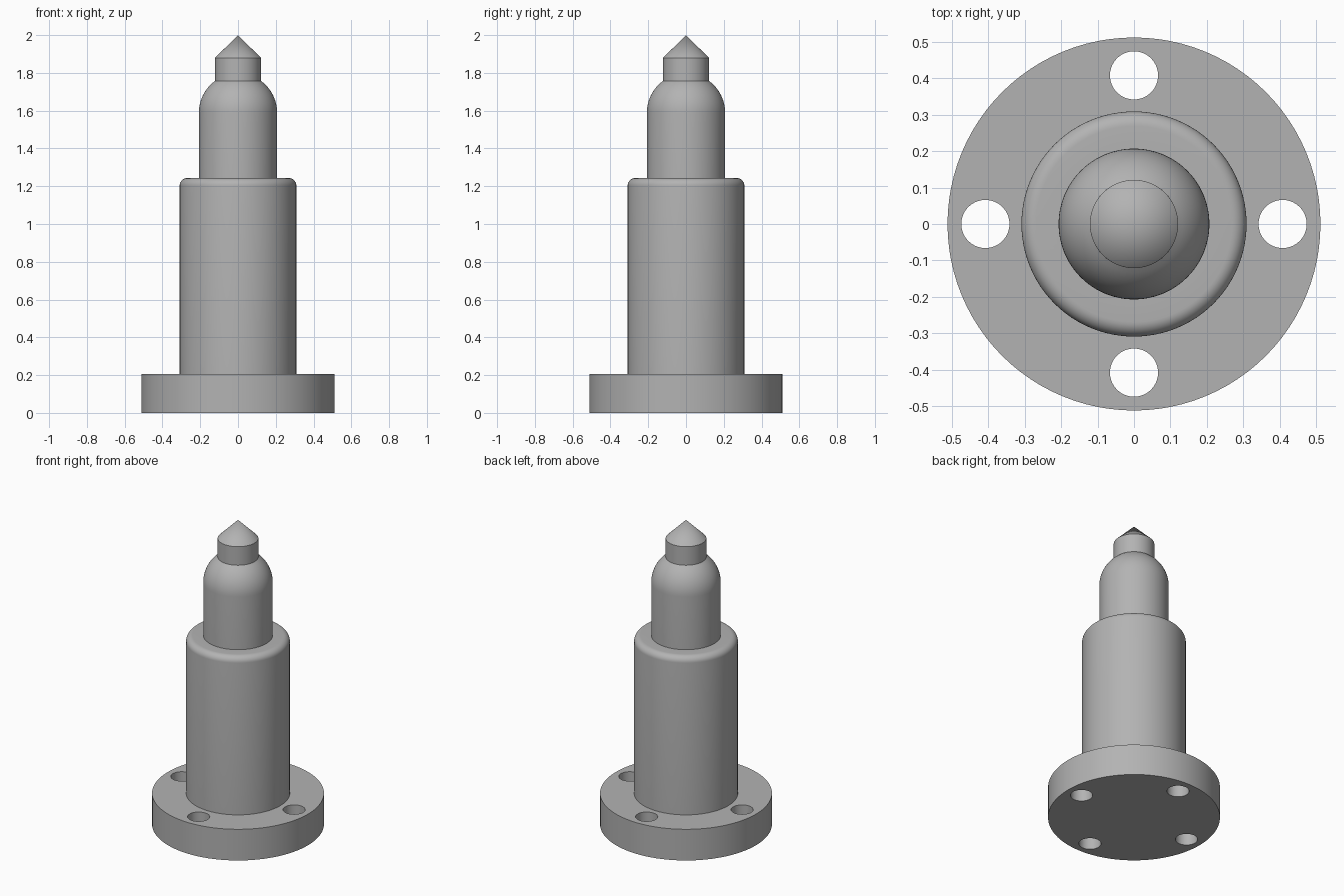
import bpy, bmesh
from math import sin, cos, pi, radians

if "Cube" in bpy.data.objects:
    bpy.data.objects.remove(bpy.data.objects["Cube"], do_unlink=True)

SEGMENTS = 96
grey = bpy.data.materials.new("plain_grey")
grey.use_nodes = True
grey.diffuse_color = (0.45, 0.45, 0.45, 1)
grey.node_tree.nodes["Principled BSDF"].inputs["Base Color"].default_value = grey.diffuse_color


def lathe(name, profile):
    """Spin a closed (radius, z) outline that starts and ends on the axis."""
    bm = bmesh.new()
    verts = [bm.verts.new((r, 0, z)) for r, z in profile]
    edges = [bm.edges.new(pair) for pair in zip(verts, verts[1:])]
    bmesh.ops.spin(bm, geom=verts + edges, cent=(0, 0, 0), axis=(0, 0, 1),
                   angle=2 * pi, steps=SEGMENTS, use_merge=True)
    bmesh.ops.remove_doubles(bm, verts=bm.verts, dist=1e-5)
    bmesh.ops.recalc_face_normals(bm, faces=bm.faces)
    mesh = bpy.data.meshes.new(name)
    bm.to_mesh(mesh)
    bm.free()
    mesh.materials.append(grey)
    obj = bpy.data.objects.new(name, mesh)
    bpy.context.collection.objects.link(obj)
    return obj


def arc(r, z, radius, start, end, steps):
    """Points on a rounded corner, angles in degrees."""
    angles = [radians(start + (end - start) * i / steps) for i in range(steps + 1)]
    return [(r + radius * cos(a), z + radius * sin(a)) for a in angles]


def smooth(obj):
    bpy.ops.object.select_all(action="DESELECT")
    obj.select_set(True)
    bpy.context.view_layer.objects.active = obj
    bpy.ops.object.shade_smooth_by_angle(angle=radians(30))


# Stepped pin: flange, body with rounded rim, domed shaft, neck and pointed tip
base, rim, shoulder = 0.205, 1.243, 1.59
body_r, shaft_r, neck_r = 0.309, 0.207, 0.121
fillet = 0.04
dome = [p for p in arc(0, shoulder, shaft_r, 0, 54.2, 12)]
pin = lathe("stepped_pin", [(0, 0), (0.512, 0), (0.512, base), (body_r, base)]
            + arc(body_r - fillet, rim - fillet, fillet, 0, 90, 8)
            + [(shaft_r, rim)] + dome
            + [(neck_r, 1.88), (0, 2)])

# Four bolt holes through the flange
for i in range(4):
    a = i * pi / 2
    cutter = lathe("bolt_hole_cutter", [(0, -0.1), (0.066, -0.1), (0.066, 0.3), (0, 0.3)])
    cutter.location = (0.408 * cos(a), 0.408 * sin(a), 0)
    cutter.hide_render = True
    cutter.hide_viewport = True
    cut = pin.modifiers.new("bolt_hole", "BOOLEAN")
    cut.operation = "DIFFERENCE"
    cut.solver = "EXACT"
    cut.object = cutter

# Bake the holes, then shade smooth with sharp edges kept
bpy.context.view_layer.update()
graph = bpy.context.evaluated_depsgraph_get()
drilled = bpy.data.meshes.new_from_object(pin.evaluated_get(graph))
pin.modifiers.clear()
pin.data = drilled
for obj in [o for o in bpy.data.objects if o.name.startswith("bolt_hole_cutter")]:
    bpy.data.objects.remove(obj, do_unlink=True)
smooth(pin)
